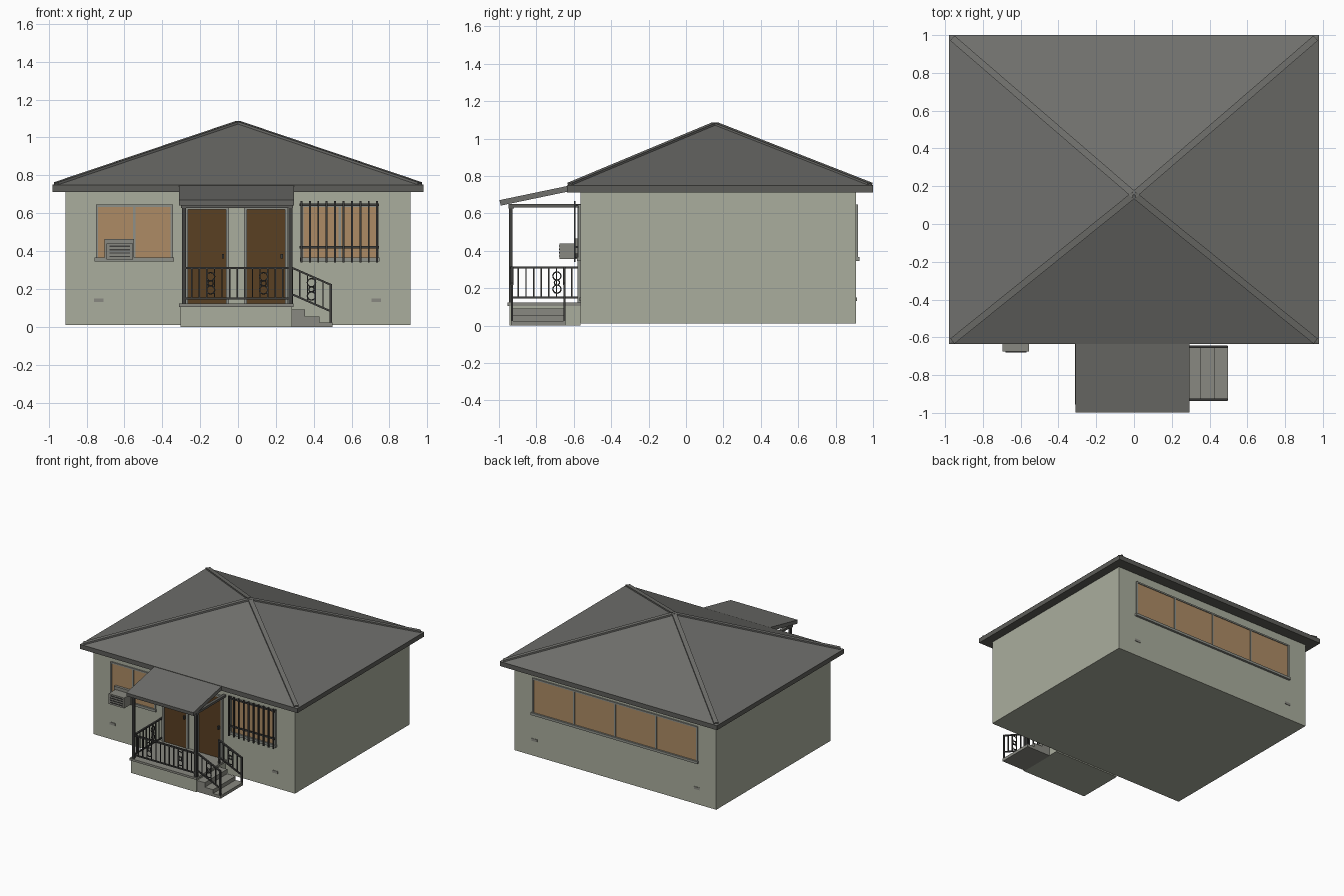
import bpy, bmesh
from mathutils import Matrix, Vector

cube = bpy.data.objects.get("Cube")
if cube:
    bpy.data.objects.remove(cube, do_unlink=True)


def material(name, *rgb):
    m = bpy.data.materials.new(name)
    m.use_nodes = True
    m.diffuse_color = (*rgb, 1)
    m.node_tree.nodes["Principled BSDF"].inputs["Base Color"].default_value = (*rgb, 1)
    return m


STUCCO = material("pale green stucco", 0.40, 0.42, 0.34)
SHINGLE = material("grey shingle", 0.16, 0.16, 0.15)
TRIM = material("dark grey trim", 0.11, 0.11, 0.10)
FRAME = material("window frame grey", 0.27, 0.28, 0.25)
GLASS = material("tan glass", 0.42, 0.26, 0.13)
WOOD = material("brown door", 0.10, 0.05, 0.016)
IRON = material("dark iron", 0.05, 0.05, 0.048)
CONCRETE = material("concrete", 0.25, 0.25, 0.22)


def finish(name, mat, bm):
    bmesh.ops.recalc_face_normals(bm, faces=bm.faces)
    mesh = bpy.data.meshes.new(name)
    bm.to_mesh(mesh)
    bm.free()
    mesh.materials.append(mat)
    obj = bpy.data.objects.new(name, mesh)
    bpy.context.collection.objects.link(obj)
    return obj


def box(x0, x1, y0, y1, z0, z1):
    centre = Vector((x0 + x1, y0 + y1, z0 + z1)) / 2
    return Matrix.Translation(centre) @ Matrix.Diagonal((x1 - x0, y1 - y0, z1 - z0, 1))


def bar(p, q, width, height=None):
    p, q = Vector(p), Vector(q)
    d = q - p
    turn = d.to_track_quat("Z", "Y").to_matrix().to_4x4()
    return Matrix.Translation((p + q) / 2) @ turn @ Matrix.Diagonal((width, height or width, d.length, 1))


def part(name, mat, *pieces):
    bm = bmesh.new()
    for piece in pieces:
        bmesh.ops.create_cube(bm, size=1, matrix=piece)
    return finish(name, mat, bm)


def spread(a, b, n):
    return [a + (b - a) * i / (n - 1) for i in range(n)]


# House body
FRONT, BACK = -0.565, 0.91
part("house_walls", STUCCO, box(-0.91, 0.91, FRONT, BACK, 0.01, 0.73))

# Hip roof with fascia and hip caps
APEX = Vector((0, 0.155, 1.08))
corners = [Vector(c) for c in ((-0.98, -0.635, 0.75), (0.98, -0.635, 0.75),
                               (0.98, 1.0, 0.75), (-0.98, 1.0, 0.75))]
bm = bmesh.new()
base = [bm.verts.new(c) for c in corners]
tip = bm.verts.new(APEX)
bm.faces.new(base)
for i in range(4):
    bm.faces.new((base[i], base[(i + 1) % 4], tip))
finish("hip_roof", SHINGLE, bm)
part("eave_fascia", TRIM, box(-0.98, 0.98, -0.635, 1.0, 0.712, 0.749))
part("hip_caps", SHINGLE, *[bar(c.lerp(APEX, 0.02), APEX, 0.035, 0.014) for c in corners])


# Windows: glass, frame, mullions and sill on the front or back wall
def window(name, x0, x1, wall, out, panes):
    def slab(a, b, z0, z1, depth):
        y0, y1 = sorted((wall - out * 0.01, wall + out * depth))
        return box(a, b, y0, y1, z0, z1)
    part(name + "_glass", GLASS, slab(x0, x1, 0.36, 0.64, 0.004))
    posts = [slab(x - 0.006, x + 0.006, 0.36, 0.645, 0.01) for x in spread(x0, x1, panes + 1)]
    part(name + "_frame", FRAME, *posts,
         slab(x0, x1, 0.634, 0.646, 0.01),
         slab(x0 - 0.012, x1 + 0.012, 0.346, 0.366, 0.018))


window("front_right_window", -0.745, -0.35, FRONT, -1, 2)
window("front_left_window", 0.34, 0.735, FRONT, -1, 2)
window("back_window", -0.74, 0.74, BACK, 1, 4)

# Security bars over one front window
part("window_bars", IRON,
     *[box(x - 0.005, x + 0.005, -0.6, -0.59, 0.34, 0.665) for x in spread(0.335, 0.735, 10)],
     *[box(0.325, 0.745, -0.592, -0.584, z - 0.006, z + 0.006) for z in (0.42, 0.645)],
     *[box(x - 0.006, x + 0.006, -0.59, FRONT, z - 0.006, z + 0.006)
       for x in (0.335, 0.735) for z in (0.42, 0.645)])

# Window air conditioner
part("air_conditioner", CONCRETE, box(-0.695, -0.555, -0.675, -0.55, 0.355, 0.44),
     box(-0.705, -0.55, -0.59, -0.56, 0.355, 0.465))
part("air_conditioner_grille", IRON,
     *[box(-0.68, -0.57, -0.679, -0.67, z, z + 0.007) for z in spread(0.368, 0.422, 4)])

# Foundation vents
part("vents", CONCRETE, *[box(x - 0.025, x + 0.025, y - 0.004, y + 0.004, 0.13, 0.15)
                          for x in (-0.735, 0.73) for y in (FRONT, BACK)])

# Doors with frames and handles
for side, x0, x1 in (("right", -0.272, -0.055), ("left", 0.04, 0.255)):
    part(side + "_door", WOOD, box(x0, x1, -0.572, -0.56, 0.12, 0.62))
    part(side + "_door_frame", FRAME,
         *[box(x - 0.008, x + 0.008, -0.58, -0.56, 0.12, 0.635) for x in (x0, x1)],
         box(x0, x1, -0.58, -0.56, 0.62, 0.635))
    part(side + "_door_handle", IRON, box(x1 - 0.03, x1 - 0.018, -0.59, -0.57, 0.36, 0.385))

# Porch floor and steps
part("porch_base", STUCCO, box(-0.305, 0.285, -0.945, FRONT, 0, 0.105))
part("porch_floor", CONCRETE, box(-0.312, 0.292, -0.955, FRONT, 0.105, 0.122))
part("porch_steps", CONCRETE,
     *[box(0.28, x, -0.935, -0.645, 0, z) for x, z in ((0.355, 0.092), (0.43, 0.055), (0.498, 0.024))])

# Porch roof: sloping slab on a light beam frame
part("porch_roof", SHINGLE, bar((-0.008, -0.994, 0.656), (-0.008, -0.6, 0.738), 0.605, 0.03))
part("porch_beams", TRIM, box(-0.3, 0.29, -0.95, -0.92, 0.627, 0.65),
     *[box(x - 0.012, x + 0.012, -0.95, FRONT, 0.632, 0.65) for x in (-0.285, 0.275)])
part("porch_posts", IRON,
     *[box(x - 0.01, x + 0.01, -0.947, -0.927, 0.12, 0.63) for x in (-0.285, 0.277)])


# Railings: top and bottom rails with evenly spaced balusters
def railing(name, start, end, drop, count):
    a, b, down = Vector(start), Vector(end), Vector((0, 0, -drop))
    spots = [a.lerp(b, t) for t in spread(0, 1, count)]
    part(name, IRON, bar(a, b, 0.014, 0.01), bar(a + down, b + down, 0.01),
         *[bar(p + down, p, 0.007) for p in spots])


railing("front_railing", (-0.285, -0.937, 0.31), (0.277, -0.937, 0.31), 0.16, 15)
railing("side_railing", (-0.285, -0.937, 0.31), (-0.285, -0.57, 0.31), 0.16, 10)
for label, y in (("front", -0.93), ("rear", -0.65)):
    railing(label + "_step_railing", (0.285, y, 0.312), (0.49, y, 0.222), 0.14, 6)
    part(label + "_step_newel", IRON, box(0.484, 0.496, y - 0.006, y + 0.006, 0.02, 0.226),
         box(0.279, 0.291, y - 0.006, y + 0.006, 0.12, 0.316))


# Scroll ornaments set between the balusters
def ornament(name, centre, turned=False):
    curve = bpy.data.curves.new(name, "CURVE")
    curve.dimensions = "3D"
    curve.bevel_depth = 0.004
    curve.bevel_resolution = 1
    curve.resolution_u = 3
    for dz, r in ((-0.035, 0.022), (0.0, 0.014), (0.035, 0.022)):
        spline = curve.splines.new("BEZIER")
        spline.bezier_points.add(3)
        spline.use_cyclic_u = True
        for point, (u, v) in zip(spline.bezier_points, ((1, 0), (0, 1), (-1, 0), (0, -1))):
            point.co = (0, u * r, dz + v * r) if turned else (u * r, 0, dz + v * r)
            point.handle_left_type = point.handle_right_type = "AUTO"
    curve.materials.append(IRON)
    obj = bpy.data.objects.new(name, curve)
    obj.location = centre
    bpy.context.collection.objects.link(obj)


for x in (-0.145, 0.135):
    ornament("front_scroll", (x, -0.937, 0.23))
ornament("side_scroll", (-0.285, -0.69, 0.23), True)
for y in (-0.93, -0.65):
    ornament("step_scroll", (0.388, y, 0.198))
